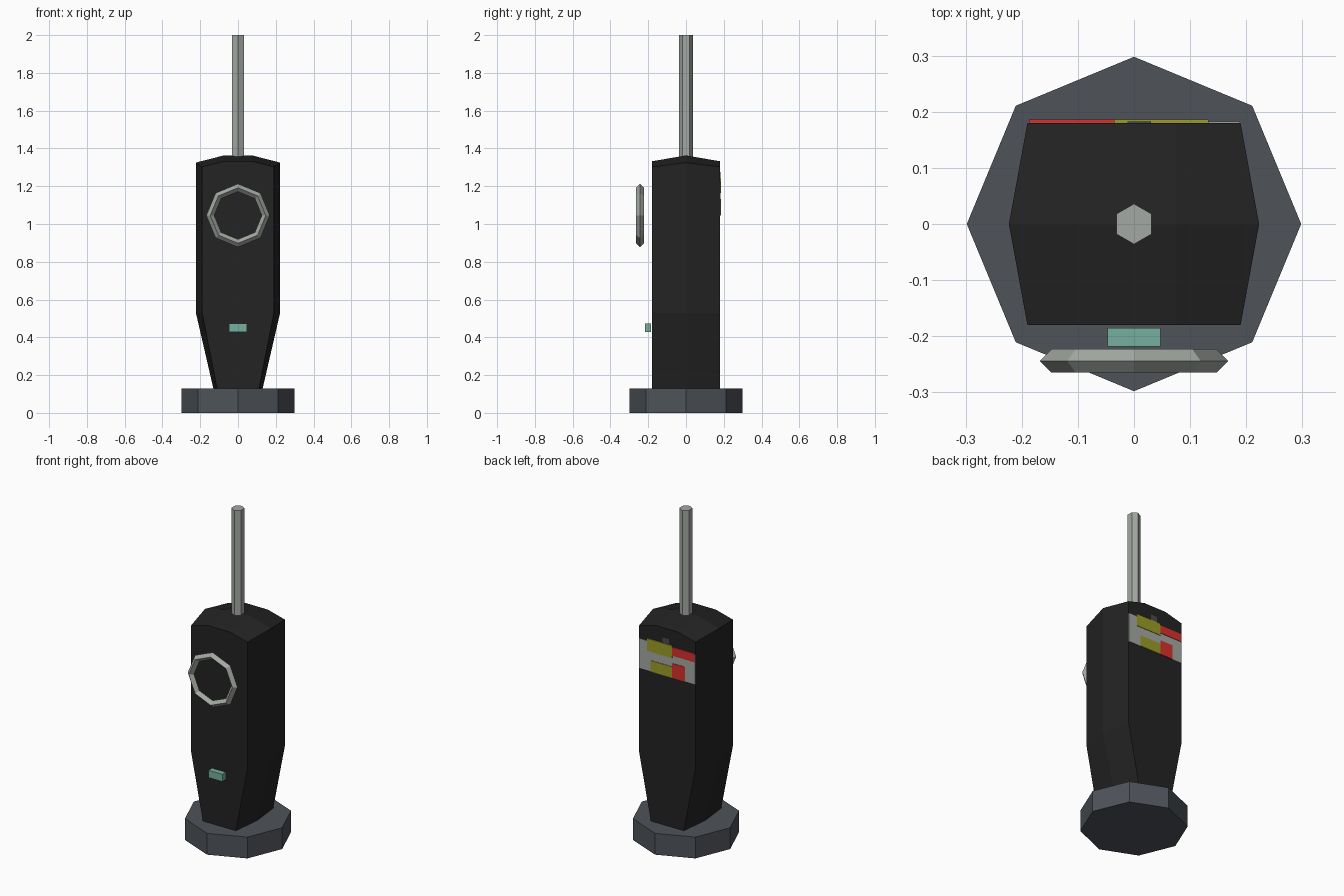
import bpy, bmesh, math

if "Cube" in bpy.data.objects:
    bpy.data.objects.remove(bpy.data.objects["Cube"])


def material(name, r, g, b):
    lin = [((c / 255 + 0.055) / 1.055) ** 2.4 for c in (r, g, b)]
    m = bpy.data.materials.new(name)
    m.diffuse_color = (*lin, 1)
    m.use_nodes = True
    m.node_tree.nodes["Principled BSDF"].inputs["Base Color"].default_value = m.diffuse_color
    return m


BLACK = material("black_plastic", 35, 35, 35)
SLATE = material("slate_base", 78, 83, 90)
METAL = material("pale_metal", 164, 169, 163)
GREEN = material("green_button", 118, 175, 157)
YELLOW = material("label_yellow", 156, 156, 40)
RED = material("label_red", 216, 48, 44)
DARK = material("label_dark_grey", 75, 75, 75)


def finish(name, mat):
    o = bpy.context.object
    o.name = name
    o.data.materials.append(mat)
    return o


def prism(name, sides, radius, z0, z1, mat):
    bpy.ops.mesh.primitive_cylinder_add(vertices=sides, radius=radius, depth=z1 - z0,
                                        location=(0, 0, (z0 + z1) / 2))
    return finish(name, mat)


def box(name, x0, x1, y0, y1, z0, z1, mat):
    bpy.ops.mesh.primitive_cube_add(size=1, location=((x0 + x1) / 2, (y0 + y1) / 2, (z0 + z1) / 2))
    o = finish(name, mat)
    o.scale = (x1 - x0, y1 - y0, z1 - z0)
    return o


# Octagonal base and hexagonal antenna
prism("base", 8, 0.298, 0, 0.13, SLATE)
prism("antenna", 6, 0.036, 1.34, 2.0, METAL)

# Body: three rows of four columns, lofted from tapered foot to domed top
rows = [(-0.18, 0.19, 1.302, 1.332), (0, 0.223, 1.325, 1.363), (0.18, 0.19, 1.302, 1.332)]
outline = [(0, 0), (0, 1), (0, 2), (0, 3), (1, 3), (2, 3), (2, 2), (2, 1), (2, 0), (1, 0)]


def body_point(r, c, z=None, taper=1):
    y, half, edge_z, mid_z = rows[r]
    x = (-half, -0.075, 0.075, half)[c]
    if z is None:
        z = edge_z if c in (0, 3) else mid_z
    return (x * taper, y, z)


bm = bmesh.new()
rings = [[bm.verts.new(body_point(r, c, z, t)) for r, c in outline]
         for z, t in ((0.12, 0.575), (0.53, 1), (None, 1))]
n = len(outline)
for low, high in zip(rings, rings[1:]):
    for i in range(n):
        j = (i + 1) % n
        bm.faces.new((low[i], low[j], high[j], high[i]))
bm.faces.new(rings[0][::-1])
top = dict(zip(outline, rings[2]))
for c in (1, 2):
    top[(1, c)] = bm.verts.new(body_point(1, c))
for r in range(2):
    for c in range(3):
        bm.faces.new((top[r, c], top[r, c + 1], top[r + 1, c + 1], top[r + 1, c]))
bmesh.ops.recalc_face_normals(bm, faces=bm.faces)
mesh = bpy.data.meshes.new("body")
bm.to_mesh(mesh)
bm.free()
mesh.materials.append(BLACK)
bpy.context.collection.objects.link(bpy.data.objects.new("body", mesh))

# Speaker ring and button on the front
bpy.ops.mesh.primitive_torus_add(major_segments=8, minor_segments=4, major_radius=0.147,
                                 minor_radius=0.021, location=(0, -0.244, 1.045),
                                 rotation=(math.pi / 2, 0, 0))
finish("speaker_ring", METAL)
box("button", -0.047, 0.047, -0.218, -0.185, 0.427, 0.472, GREEN)

# Painted label on the back: a grey plate with coloured patches
patches = [
    ("label_plate", -0.189, 0.189, 1.045, 1.225, 0.003, METAL),
    ("label_yellow_upper", -0.036, 0.133, 1.165, 1.24, 0.006, YELLOW),
    ("label_yellow_lower", -0.036, 0.108, 1.045, 1.112, 0.006, YELLOW),
    ("label_red_upper", -0.187, -0.036, 1.18, 1.232, 0.006, RED),
    ("label_red_lower", -0.122, -0.036, 1.045, 1.133, 0.006, RED),
    ("label_mark", -0.012, 0.03, 1.24, 1.275, 0.003, DARK),
]
for name, x0, x1, z0, z1, t, mat in patches:
    box(name, x0, x1, 0.178, 0.18 + t, z0, z1, mat)
